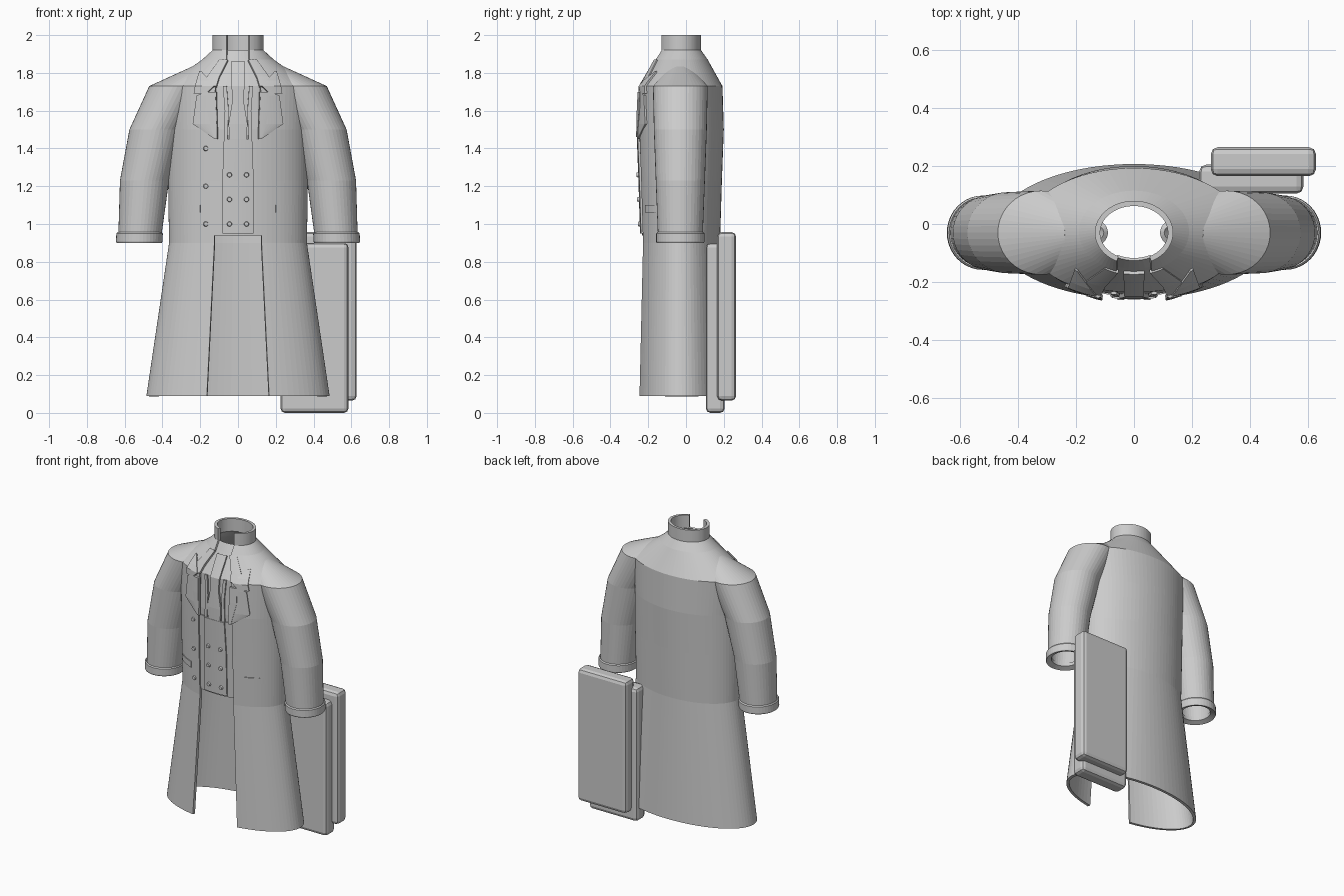
import bpy, bmesh, math

if "Cube" in bpy.data.objects:
    bpy.data.objects.remove(bpy.data.objects["Cube"])

grey = bpy.data.materials.new("plain grey")
grey.diffuse_color = (0.6, 0.6, 0.6, 1)
grey.use_nodes = True
grey.node_tree.nodes["Principled BSDF"].inputs["Base Color"].default_value = grey.diffuse_color

# coat cross-sections: z, half width, front y, back y, half width of front opening
COAT = [(0.09, .485, -.26, .207, .165), (0.9, .365, -.24, .18, .125),
        (1.23, .37, -.25, .19, .125), (1.5, .37, -.26, .20, .125),
        (1.73, .385, -.25, .193, .12), (1.87, .19, -.168, .115, .06),
        (1.92, .135, -.14, .08, .06), (2.0, .135, -.14, .08, .06)]


def make(name, verts, faces, thick=0.0):
    me = bpy.data.meshes.new(name)
    me.from_pydata(verts, [], faces)
    me.materials.append(grey)
    ob = bpy.data.objects.new(name, me)
    bpy.context.collection.objects.link(ob)
    if thick:
        m = ob.modifiers.new("thickness", 'SOLIDIFY')
        m.thickness = thick
        m.offset = -1
    return ob


def grid_faces(rows, cols, closed=False):
    out = []
    for i in range(rows - 1):
        for j in range(cols if closed else cols - 1):
            k = (j + 1) % cols
            out.append((i * cols + j, i * cols + k, (i + 1) * cols + k, (i + 1) * cols + j))
    return out


def front_y(x, z):
    """y of the coat's front surface"""
    for a, b in zip(COAT, COAT[1:]):
        if z <= b[0]:
            t = (z - a[0]) / (b[0] - a[0])
            rx, f, k = (a[i] + (b[i] - a[i]) * t for i in (1, 2, 3))
            return (f + k) / 2 - (k - f) / 2 * math.sqrt(max(0, 1 - (x / rx) ** 2))
    return COAT[-1][2]


def patch(name, rows, lift, thick, side=1, n=8):
    """curved plate following the coat front; rows are (z, left x, right x)"""
    verts = []
    for z, a, b in rows:
        if side < 0:
            a, b = -b, -a
        for j in range(n + 1):
            x = a + (b - a) * j / n
            verts.append((x, front_y(x, z) - lift, z))
    return make(name, verts, grid_faces(len(rows), n + 1), thick)


def tube(name, rings, cy, thick, n=40):
    """rings are (z, centre x, rx, ry)"""
    verts = [(cx + rx * math.cos(math.tau * j / n), cy + ry * math.sin(math.tau * j / n), z)
             for z, cx, rx, ry in rings for j in range(n)]
    return make(name, verts, grid_faces(len(rings), n, True), thick)


def button(name, x, z, lift):
    bm = bmesh.new()
    bmesh.ops.create_cone(bm, cap_ends=True, segments=12, radius1=.014, radius2=.011, depth=.014)
    me = bpy.data.meshes.new(name)
    bm.to_mesh(me)
    bm.free()
    me.materials.append(grey)
    ob = bpy.data.objects.new(name, me)
    ob.location = (x, front_y(x, z) - lift, z)
    ob.rotation_euler = (math.pi / 2, 0, 0)
    bpy.context.collection.objects.link(ob)


def case(name, lo, hi):
    bm = bmesh.new()
    bmesh.ops.create_cube(bm, size=1)
    for v in bm.verts:
        v.co = [(a + b) / 2 + c * (b - a) for a, b, c in zip(lo, hi, v.co)]
    bmesh.ops.bevel(bm, geom=bm.edges[:], offset=.024, segments=2, profile=.5, affect='EDGES')
    me = bpy.data.meshes.new(name)
    bm.to_mesh(me)
    bm.free()
    me.materials.append(grey)
    bpy.context.collection.objects.link(bpy.data.objects.new(name, me))


# coat shell with front opening and standing collar
N = 72
verts = []
for z, rx, f, k, gap in COAT:
    g = math.asin(gap / rx)
    for j in range(N + 1):
        t = -math.pi / 2 + g + (math.tau - 2 * g) * j / N
        verts.append((rx * math.cos(t), (f + k) / 2 + (k - f) / 2 * math.sin(t), z))
make("coat_body", verts, grid_faces(len(COAT), N + 1), .018)

# sleeves and cuffs
for s, side in ((1, "right"), (-1, "left")):
    tube(side + "_sleeve", [(.92, s * .521, .113, .118), (1.23, s * .495, .13, .13),
                            (1.5, s * .435, .14, .14), (1.73, s * .32, .15, .145),
                            (1.835, s * .165, .075, .055)], -.03, .018)
    tube(side + "_cuff", [(.9, s * .523, .12, .125), (.907, s * .523, .123, .128),
                          (.95, s * .521, .123, .128), (.957, s * .521, .117, .122)], -.03, .035)
    # lapel, upper collar fold and pocket flap
    patch(side + "_lapel", [(1.45, .11, .125), (1.53, .11, .24), (1.68, .115, .22),
                            (1.70, .115, .17)], .012, .014, s)
    patch(side + "_lapel_point", [(1.69, .17, .235), (1.73, .13, .228), (1.76, .15, .22),
                                  (1.81, .195, .205)], .014, .014, s)
    patch(side + "_collar_fold", [(1.73, .115, .175), (1.78, .10, .165), (1.87, .055, .10)],
          .008, .014, s)
    patch(side + "_lapel_edge", [(1.46, .11, .13), (1.6, .115, .165), (1.7, .12, .16)],
          .016, .01, s)
    patch(side + "_pocket_flap", [(1.06, .2, .31), (1.1, .2, .31)], .006, .012, s)

# waistcoat, shirt front and tie
patch("waistcoat", [(.94, -.13, .13), (1.23, -.13, .13), (1.45, -.13, .13)], -.008, .012)
patch("waistcoat_placket", [(.95, -.083, .083), (1.23, -.083, .083), (1.45, -.075, .075)],
      .002, .014)
patch("shirt_front", [(1.44, -.135, .135), (1.5, -.135, .135), (1.73, -.135, .135),
                      (1.87, -.075, .075), (1.92, -.06, .06)], -.014, .01)
for s, side in ((1, "right"), (-1, "left")):
    patch(side + "_shirt_strip", [(1.45, .055, .075), (1.6, .05, .07), (1.73, .06, .08)],
          -.003, .01, s, 2)
patch("tie", [(1.45, -.045, .045), (1.53, -.05, .05), (1.65, -.03, .03), (1.73, -.034, .034),
              (1.86, -.036, .036)], 0, .014)

# buttons
for z in (1.0, 1.13, 1.26):
    for x in (-.045, .045):
        button("waistcoat_button", x, z, .006)
for z in (1.0, 1.2, 1.4):
    button("coat_button", -.17, z, .004)

# two rounded cases standing behind
case("front_case", (.225, .105, 0), (.585, .205, .9))
case("back_case", (.265, .165, .065), (.628, .265, .957))
